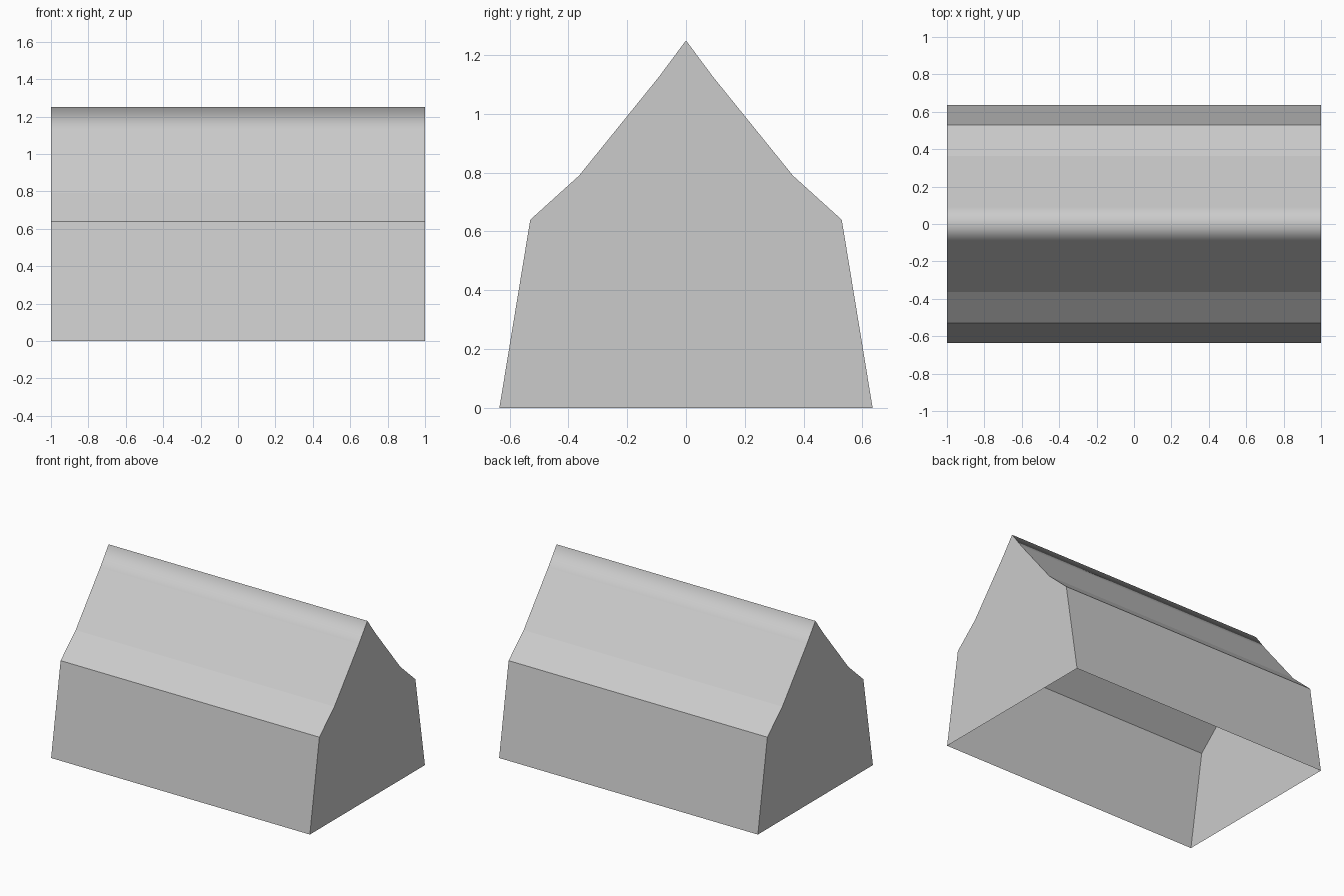
import bpy

if "Cube" in bpy.data.objects:
    bpy.data.objects.remove(bpy.data.objects["Cube"])

HALF_LENGTH = 1.0
WALL = [(0.635, 0.0), (0.53, 0.64)]                              # base to eave
ROOF = [(0.53, 0.64), (0.364, 0.79), (0.093, 1.125), (0.0, 1.25)]  # eave to ridge


def add_mesh(name, verts, faces):
    mesh = bpy.data.meshes.new(name)
    mesh.from_pydata(verts, [], faces)
    mesh.update()
    obj = bpy.data.objects.new(name, mesh)
    bpy.context.collection.objects.link(obj)
    return obj


def add_strip(name, profile):
    """Sweep a (y, z) profile along x as a single open sheet."""
    verts = [(x, y, z) for y, z in profile for x in (-HALF_LENGTH, HALF_LENGTH)]
    faces = [(2 * i, 2 * i + 2, 2 * i + 3, 2 * i + 1)
             for i in range(len(profile) - 1)]
    return add_mesh(name, verts, faces)


def mirrored(profile):
    return [(-y, z) for y, z in profile]


# Long leaning side walls, open underneath
add_strip("back_wall", [(y, z) for y, z in reversed(mirrored(mirrored(WALL)))])
add_strip("front_wall", mirrored(WALL)).data.flip_normals()
bpy.data.objects["back_wall"].data.flip_normals()

# Flared roof, smooth only across the ridge
roof = add_strip("roof", mirrored(ROOF) + ROOF[-2::-1])
roof.data.flip_normals()
ridge_strips = (len(ROOF) - 2, len(ROOF) - 1)
for poly in roof.data.polygons:
    poly.use_smooth = poly.index in ridge_strips

# Gable end walls
outline = WALL + ROOF[1:] + mirrored(ROOF[-2::-1]) + mirrored(WALL[:1])
for name, x in (("right_gable", HALF_LENGTH), ("left_gable", -HALF_LENGTH)):
    gable = add_mesh(name, [(x, y, z) for y, z in outline],
                     [tuple(range(len(outline)))])
    if x < 0:
        gable.data.flip_normals()
